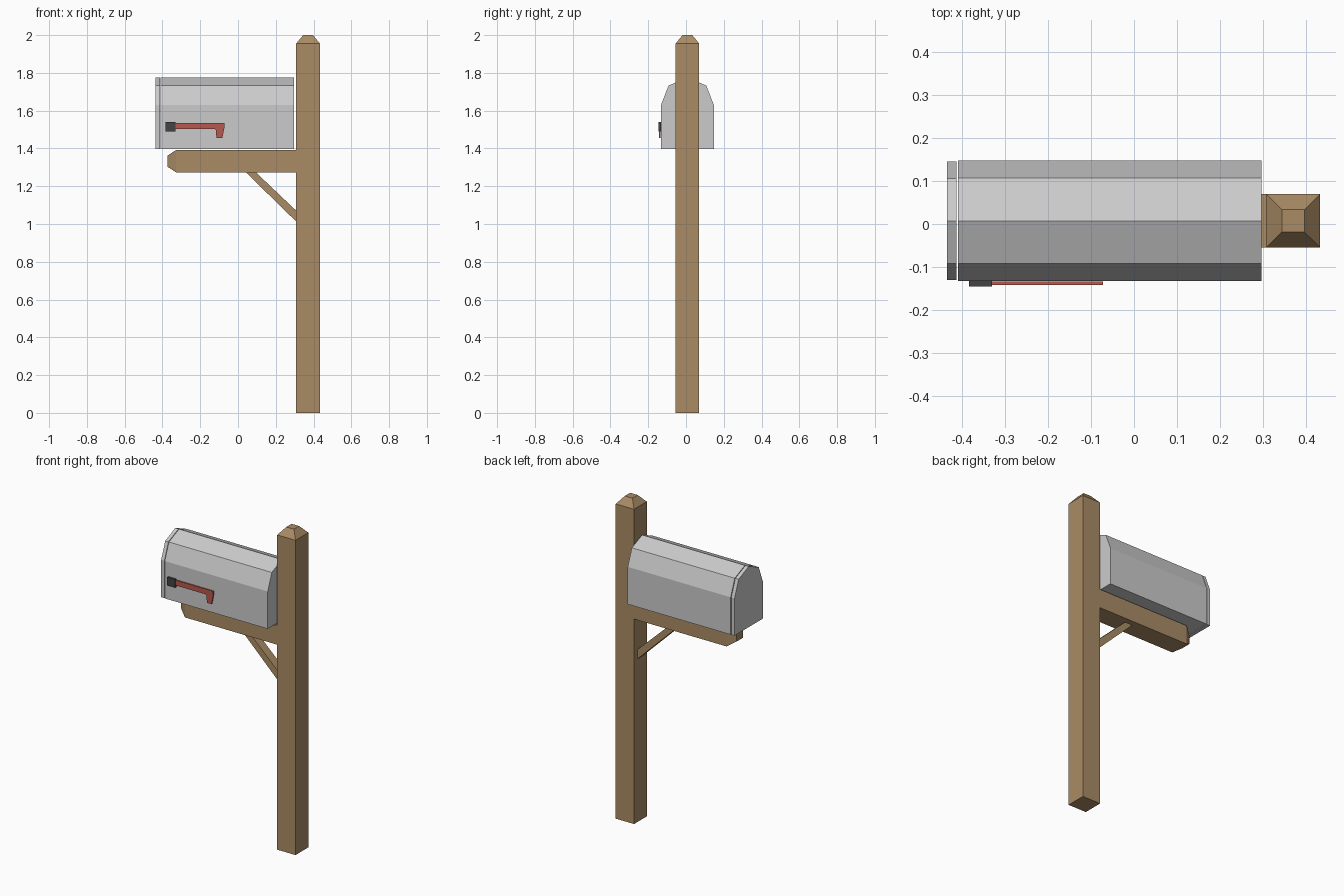
import bpy, bmesh
from mathutils import Vector

if "Cube" in bpy.data.objects:
    bpy.data.objects.remove(bpy.data.objects["Cube"])

CY = 0.0075  # centre line of the post and box


def material(name, rgb):
    m = bpy.data.materials.new(name)
    m.diffuse_color = (*rgb, 1)
    m.use_nodes = True
    m.node_tree.nodes["Principled BSDF"].inputs["Base Color"].default_value = m.diffuse_color
    return m


wood = material("wood", (0.40, 0.26, 0.13))
red = material("flag_red", (0.46, 0.10, 0.075))
dark = material("dark_metal", (0.06, 0.055, 0.055))


def finish(name, bm, mat=None):
    bmesh.ops.recalc_face_normals(bm, faces=bm.faces[:])
    me = bpy.data.meshes.new(name)
    bm.to_mesh(me)
    bm.free()
    ob = bpy.data.objects.new(name, me)
    bpy.context.collection.objects.link(ob)
    if mat:
        me.materials.append(mat)
    return ob


def extrude(bm, face, offset, scale=1.0):
    """Pull a face out by an offset, scaling the new end about its centre."""
    new = bmesh.ops.extrude_discrete_faces(bm, faces=[face])["faces"][0]
    c = new.calc_center_median()
    for v in new.verts:
        v.co = c + (v.co - c) * scale + Vector(offset)
    return new


def prism(name, points, offset, mat=None):
    bm = bmesh.new()
    base = bm.faces.new([bm.verts.new(p) for p in points])
    end = bmesh.ops.extrude_face_region(bm, geom=[base], use_keep_orig=True)["geom"]
    bmesh.ops.translate(bm, vec=offset,
                        verts=[g for g in end if isinstance(g, bmesh.types.BMVert)])
    return finish(name, bm, mat)


# post with a side arm grown out of it, both with tapered ends
bm = bmesh.new()
x0, x1, y0, y1 = 0.308, 0.434, CY - 0.0625, CY + 0.0625
ring = [(x0, y0, 0), (x1, y0, 0), (x1, y1, 0), (x0, y1, 0)]
base = bm.faces.new([bm.verts.new(p) for p in ring])
top = base
for dz, s in ((1.273, 1), (0.119, 1), (0.563, 1), (0.045, 0.415)):
    top = extrude(bm, top, (0, 0, dz), s)
bm.faces.new([v for v in bm.verts if v.co.z < 1e-6])
side = min((f for f in bm.faces if abs(f.calc_center_median().z - 1.3325) < 0.01),
           key=lambda f: f.calc_center_median().x)
side = extrude(bm, side, (-0.327 - x0, 0, 0))
extrude(bm, side, (-0.047, 0, 0), 0.49)
finish("post_and_arm", bm, wood)

# diagonal brace
brace = [(0.041, 1.274), (0.094, 1.274), (0.309, 1.07), (0.309, 1.012)]
prism("brace", [(x, CY - 0.0275, z) for x, z in brace], (0, 0.055, 0), wood)

# letter box body and its door share one faceted arch profile
half = [(0.14, 1.398), (0.14, 1.63), (0.1, 1.733)]
arch = half + [(0, 1.775)] + [(-y, z) for y, z in reversed(half)]
prism("box_body", [(-0.41, CY + y, z) for y, z in arch], (0.707, 0, 0))
prism("box_door", [(-0.436, CY + y * 0.99, z) for y, z in arch], (0.022, 0, 0))

# signal flag and its pivot block
flag = [(-0.332, 1.536), (-0.072, 1.536), (-0.072, 1.51), (-0.083, 1.454),
        (-0.112, 1.454), (-0.117, 1.478), (-0.117, 1.496), (-0.125, 1.504),
        (-0.332, 1.504)]
prism("flag", [(x, -0.142, z) for x, z in flag], (0, 0.008, 0), red)
pivot = [(-0.385, 1.49), (-0.331, 1.49), (-0.331, 1.541), (-0.385, 1.541)]
prism("flag_pivot", [(x, -0.146, z) for x, z in pivot], (0, 0.014, 0), dark)
